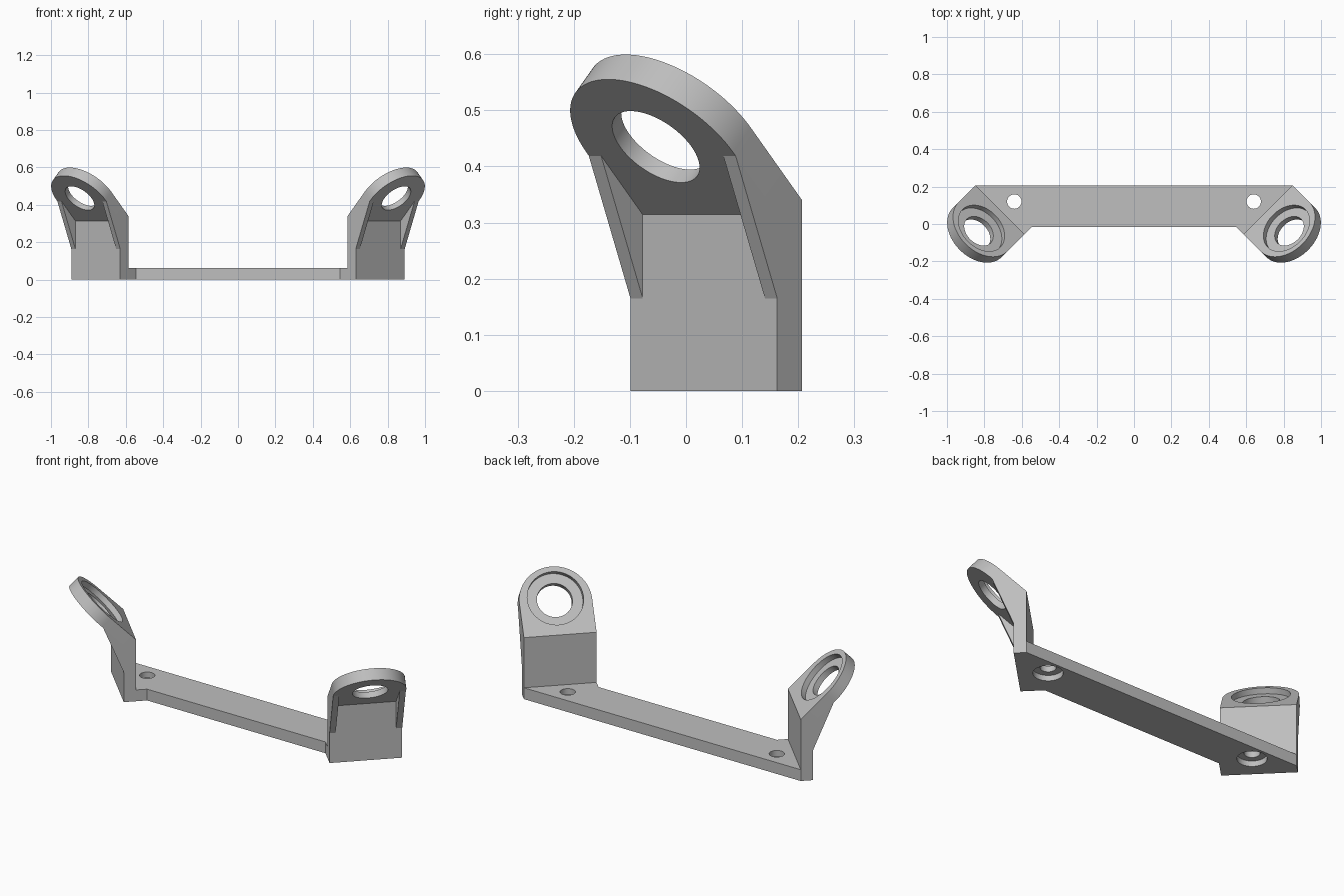
import bpy, bmesh, math
from mathutils import Vector

if "Cube" in bpy.data.objects:
    bpy.data.objects.remove(bpy.data.objects["Cube"], do_unlink=True)

grey = bpy.data.materials.new("plain grey")
grey.use_nodes = True
COLOUR = (0.52, 0.52, 0.52, 1)
grey.diffuse_color = COLOUR
grey.node_tree.nodes["Principled BSDF"].inputs["Base Color"].default_value = COLOUR

# Bracket directions: outward, along the wall, up the tilted plate, plate normal
X, Y, UP = Vector((1, 0, 0)), Vector((0, 1, 0)), Vector((0, 0, 1))
OUT = Vector((1, -1, 0)).normalized()
ALONG = Vector((1, 1, 0)).normalized()
SLOPE = (OUT + UP).normalized()
DOWN = (OUT - UP).normalized()

HALF = 0.185                          # half width of wall, radius of plate end
THICK = 0.0625
FOOT = Vector((0.7165, 0.076, 0))     # middle of the wall's inner face
WALL_TOP = 0.34
HINGE = FOOT + UP * WALL_TOP          # where the plate starts
RING_AT, HOLE_AT = 0.182, 0.197       # distances up the plate


def prism(name, points, origin, a, b, direction, depth):
    """Extrude a flat outline, given along axes a and b, into a solid."""
    bm = bmesh.new()
    face = bm.faces.new([bm.verts.new(origin + a * p + b * q) for p, q in points])
    moved = bmesh.ops.extrude_face_region(bm, geom=[face])["geom"]
    bmesh.ops.translate(bm, vec=direction * depth,
                        verts=[g for g in moved if isinstance(g, bmesh.types.BMVert)])
    bmesh.ops.recalc_face_normals(bm, faces=bm.faces)
    mesh = bpy.data.meshes.new(name)
    bm.to_mesh(mesh)
    bm.free()
    mesh.materials.append(grey)
    obj = bpy.data.objects.new(name, mesh)
    bpy.context.collection.objects.link(obj)
    return obj


def arc(radius, start=0, sweep=math.tau, steps=64, centre=0):
    count = steps if sweep == math.tau else steps + 1
    return [(centre + radius * math.cos(start + sweep * i / steps),
             radius * math.sin(start + sweep * i / steps)) for i in range(count)]


def activate(obj):
    bpy.ops.object.select_all(action="DESELECT")
    obj.select_set(True)
    bpy.context.view_layer.objects.active = obj


def bore(obj, centre, a, b, direction, radius, depth):
    """Cut a round hole into obj, starting just before its surface."""
    cutter = prism("hole_cutter", arc(radius), centre - direction * 0.02,
                   a, b, direction, depth + 0.02)
    cutter.hide_render = True
    mod = obj.modifiers.new("hole", "BOOLEAN")
    mod.operation, mod.solver, mod.object = "DIFFERENCE", "EXACT", cutter
    activate(obj)
    bpy.ops.object.modifier_apply(modifier=mod.name)
    bpy.data.objects.remove(cutter, do_unlink=True)


def finish(obj, mirrored=True):
    activate(obj)
    if mirrored:
        mod = obj.modifiers.new("mirror", "MIRROR")
        mod.use_mirror_merge = False
        bpy.ops.object.modifier_apply(modifier=mod.name)
    bpy.ops.object.shade_smooth_by_angle(angle=math.radians(30))


# Base bar with angled ends and two counterbored screw holes
back = FOOT + ALONG * HALF
front = FOOT - ALONG * HALF
notch = front - OUT * 0.056
right_side = [(notch.x, notch.y), (front.x, front.y), (back.x, back.y)]
outline = right_side + [(-x, y) for x, y in reversed(right_side)]
base = prism("base_bar", outline, Vector(), X, Y, UP, 0.0625)
for side in (1, -1):
    spot = Vector((side * 0.64, 0.12, 0))
    bore(base, spot, X, Y, UP, 0.073, 0.03)
    bore(base, spot, X, Y, UP, 0.0385, 0.1)
finish(base, mirrored=False)

# Upright walls, cut at the top to meet the tilted plates
drop = THICK * math.sqrt(0.5)
under = WALL_TOP + THICK - 2 * drop   # underside of plate at the outer wall face
wall = prism("upright_walls",
             [(0, 0), (THICK, 0), (THICK, under), (drop, WALL_TOP - drop), (0, WALL_TOP)],
             FOOT - ALONG * HALF, OUT, UP, ALONG, 2 * HALF)
finish(wall)

# Tilted round-ended plates with a stepped eye
plate = prism("eye_plates",
              [(0, HALF), (0, -HALF)] + arc(HALF, -math.pi / 2, math.pi, 48, RING_AT),
              HINGE, SLOPE, ALONG, DOWN, THICK)
eye = HINGE + SLOPE * HOLE_AT
bore(plate, eye, SLOPE, ALONG, DOWN, 0.1425, 0.03)
bore(plate, eye, SLOPE, ALONG, DOWN, 0.09, 0.1)
finish(plate)

# Triangular ribs under both edges of each plate
RIB, REACH = 0.031, 0.105
for name, offset in (("inner_ribs", -HALF), ("outer_ribs", HALF - RIB)):
    rib = prism(name, [(0, 0.165), (REACH, under + REACH), (0, under)],
                FOOT + OUT * THICK + ALONG * offset, OUT, UP, ALONG, RIB)
    finish(rib)
